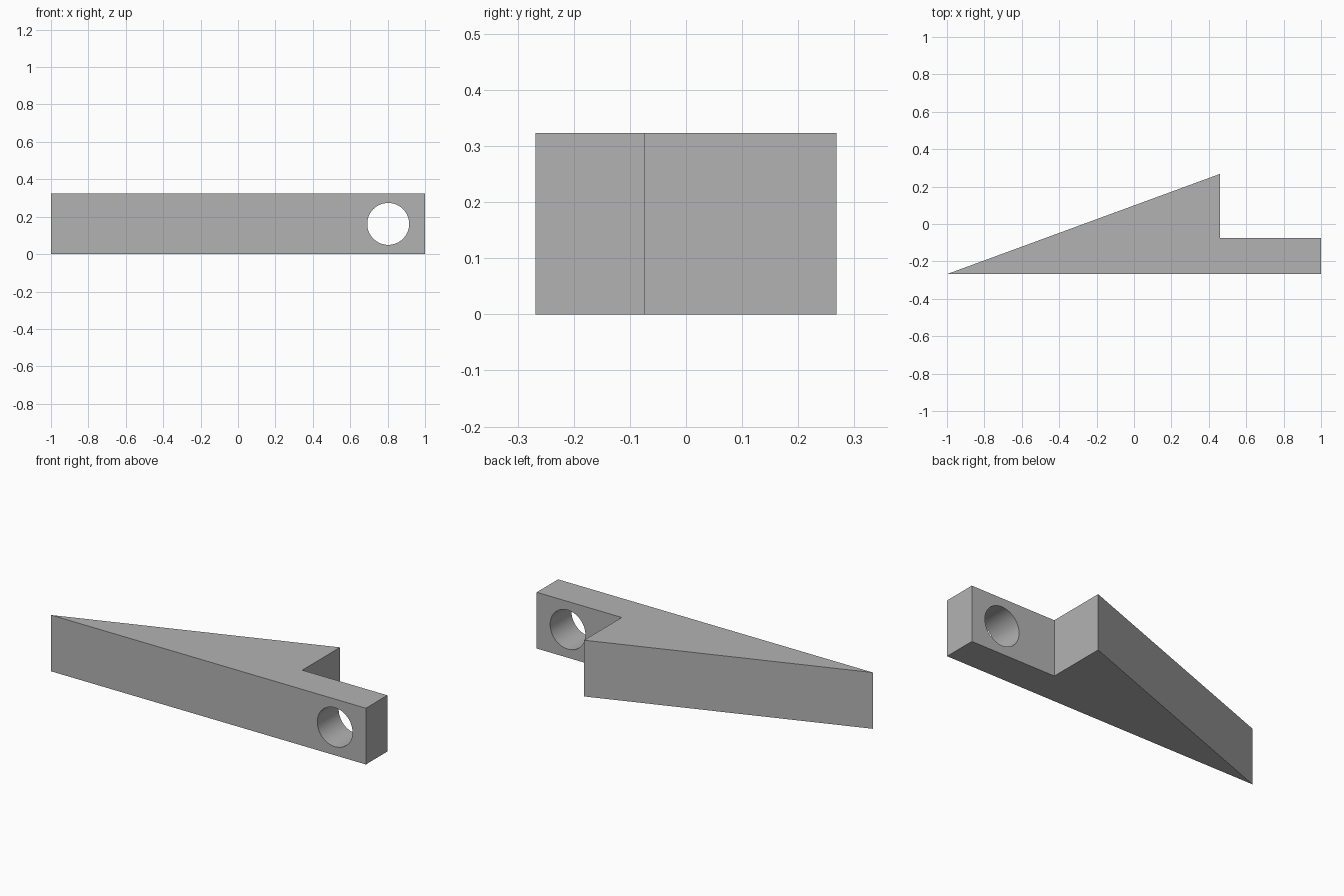
import bpy
import bmesh
import math
from mathutils import Matrix

if "Cube" in bpy.data.objects:
    bpy.data.objects.remove(bpy.data.objects["Cube"], do_unlink=True)

HEIGHT = 0.323
FRONT, BACK, ARM_BACK = -0.268, 0.268, -0.074
STEP_X = 0.46
HOLE_X, HOLE_RADIUS = 0.803, 0.112

# Plain grey material
grey = bpy.data.materials.new("grey")
grey.use_nodes = True
colour = (0.45, 0.45, 0.45, 1)
grey.diffuse_color = colour
grey.node_tree.nodes["Principled BSDF"].inputs["Base Color"].default_value = colour


def make_object(name, bm):
    mesh = bpy.data.meshes.new(name)
    bmesh.ops.recalc_face_normals(bm, faces=bm.faces)
    bm.to_mesh(mesh)
    bm.free()
    mesh.materials.append(grey)
    obj = bpy.data.objects.new(name, mesh)
    bpy.context.collection.objects.link(obj)
    return obj


# Wedge with a straight arm: one plan outline, extruded upward
outline = [(-1, FRONT), (1, FRONT), (1, ARM_BACK), (STEP_X, ARM_BACK), (STEP_X, BACK)]
bm = bmesh.new()
base = bm.faces.new([bm.verts.new((x, y, 0)) for x, y in outline])
top = bmesh.ops.extrude_face_region(bm, geom=[base], use_keep_orig=True)
bmesh.ops.translate(bm, vec=(0, 0, HEIGHT),
                    verts=[v for v in top["geom"] if isinstance(v, bmesh.types.BMVert)])
wedge = make_object("wedge_arm", bm)

# Round hole through the arm
bm = bmesh.new()
placement = (Matrix.Translation((HOLE_X, (FRONT + ARM_BACK) / 2, HEIGHT / 2))
             @ Matrix.Rotation(math.pi / 2, 4, "X"))
bmesh.ops.create_cone(bm, cap_ends=True, segments=64, radius1=HOLE_RADIUS,
                      radius2=HOLE_RADIUS, depth=0.4, matrix=placement)
cutter = make_object("hole_cutter", bm)
cutter.hide_render = True

cut = wedge.modifiers.new("hole", "BOOLEAN")
cut.operation = "DIFFERENCE"
cut.solver = "EXACT"
cut.object = cutter

bpy.ops.object.select_all(action="DESELECT")
wedge.select_set(True)
bpy.context.view_layer.objects.active = wedge
bpy.ops.object.modifier_apply(modifier=cut.name)
bpy.data.objects.remove(cutter, do_unlink=True)

# Smooth hole wall, crisp outer edges
bpy.ops.object.shade_smooth_by_angle(angle=math.radians(15))
